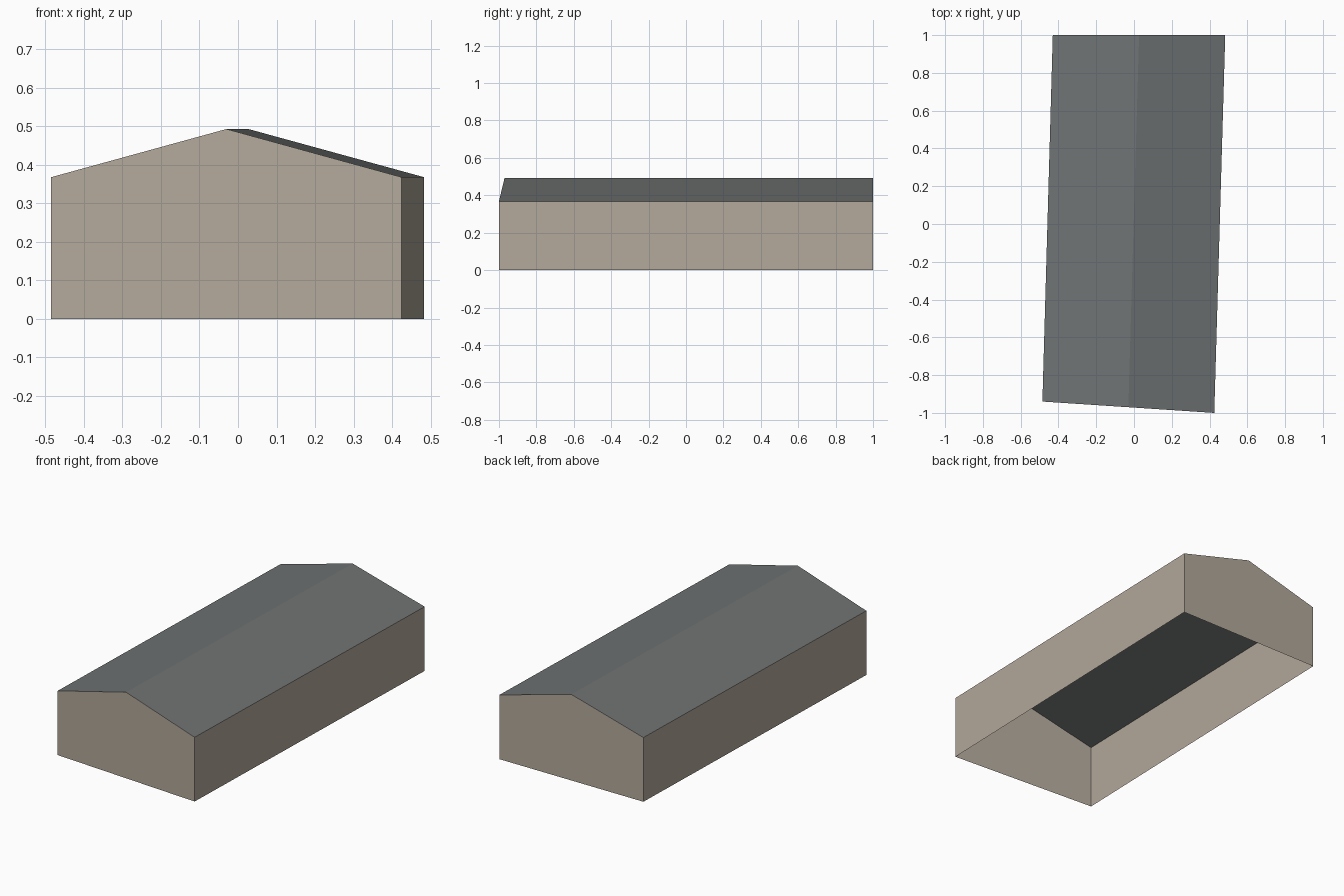
import bpy
import bmesh

cube = bpy.data.objects.get("Cube")
if cube:
    bpy.data.objects.remove(cube, do_unlink=True)


def make_material(name, colour):
    mat = bpy.data.materials.new(name)
    mat.use_nodes = True
    mat.diffuse_color = colour
    mat.node_tree.nodes["Principled BSDF"].inputs["Base Color"].default_value = colour
    return mat


def make_part(name, faces, mat):
    """Build an open sheet from lists of corner points, welding shared corners."""
    bm = bmesh.new()
    for corners in faces:
        bm.faces.new([bm.verts.new(p) for p in corners])
    bmesh.ops.remove_doubles(bm, verts=bm.verts, dist=0.0001)
    mesh = bpy.data.meshes.new(name)
    bm.to_mesh(mesh)
    bm.free()
    mesh.materials.append(mat)
    obj = bpy.data.objects.new(name, mesh)
    bpy.context.collection.objects.link(obj)
    return obj


beige = make_material("beige_wall", (0.45, 0.40, 0.33, 1))
grey = make_material("grey_roof", (0.16, 0.17, 0.17, 1))

EAVES, RIDGE = 0.368, 0.493


def up(point, z):
    return (*point, z)


# Slightly skewed footprint, and the ridge ends midway along each gable
front_right, front_left = (-0.485, -0.94), (0.425, -1.0)
back_left, back_right = (0.483, 1.0), (-0.43, 1.0)
ridge_front, ridge_back = (-0.03, -0.97), (0.027, 1.0)


def wall(a, b, peak=None):
    top = [up(peak, RIDGE)] if peak else []
    return [up(a, 0), up(b, 0), up(b, EAVES), *top, up(a, EAVES)]


# Walls, open underneath
make_part("walls", [
    wall(front_right, front_left, ridge_front),
    wall(front_left, back_left),
    wall(back_left, back_right, ridge_back),
    wall(back_right, front_right),
], beige)


def slope(a, b, c, d):
    return [up(a, EAVES), up(b, EAVES), up(c, RIDGE), up(d, RIDGE)]


# Two roof slopes meeting at the ridge
make_part("roof", [
    slope(front_left, back_left, ridge_back, ridge_front),
    slope(back_right, front_right, ridge_front, ridge_back),
], grey)
